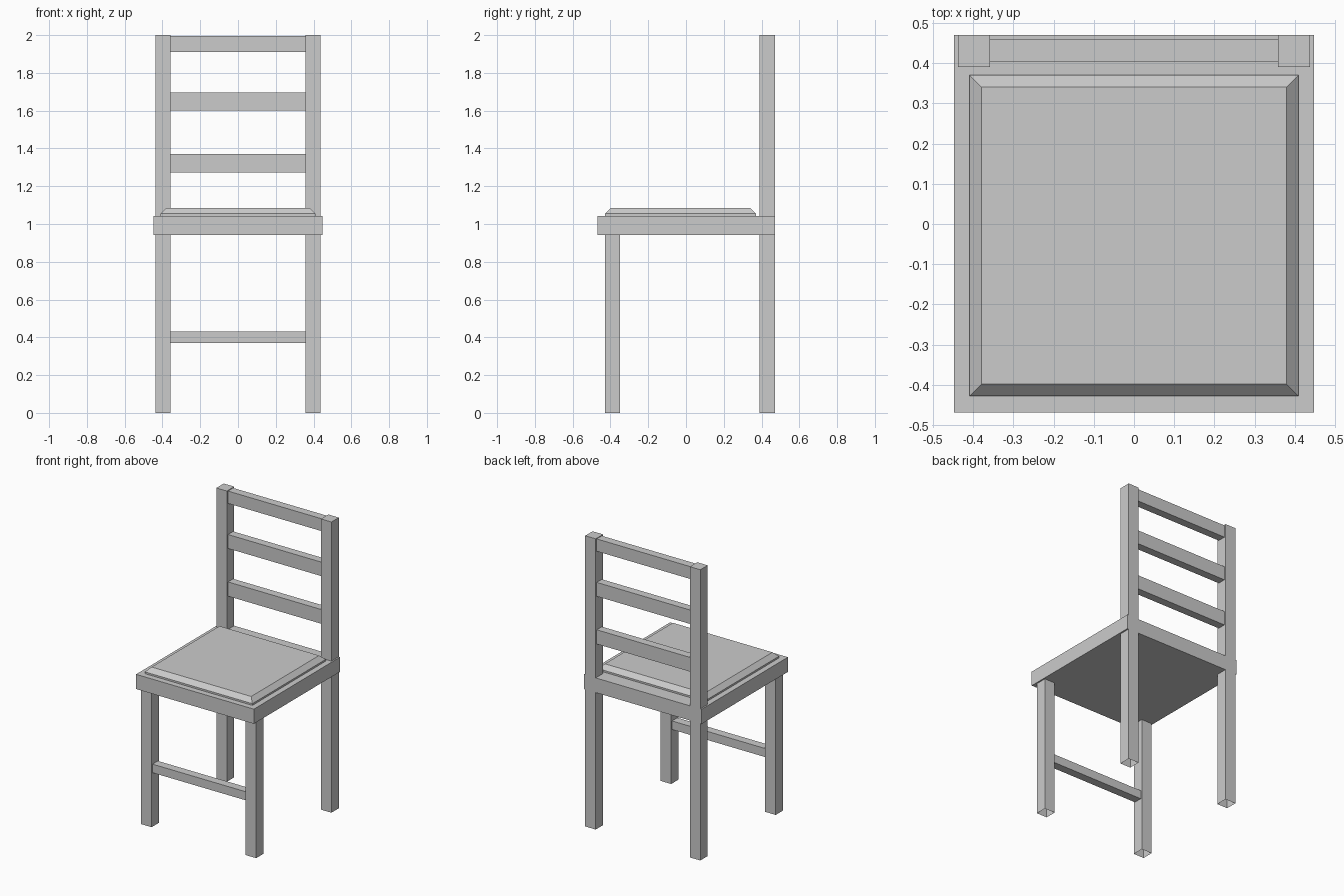
import bpy, bmesh

if "Cube" in bpy.data.objects:
    bpy.data.objects.remove(bpy.data.objects["Cube"])


def box(name, x, y, z, open_bottom=False, top_inset=0.0, wall=0.0):
    """Box from (min, max) ranges; optional open bottom or chamfered top."""
    bm = bmesh.new()

    def ring(h, d):
        return [bm.verts.new(p) for p in (
            (x[0] + d, y[0] + d, h), (x[1] - d, y[0] + d, h),
            (x[1] - d, y[1] - d, h), (x[0] + d, y[1] - d, h))]

    rings = [ring(z[0], 0)]
    if top_inset:
        rings.append(ring(wall, 0))
    rings.append(ring(z[1], top_inset))
    for lo, hi in zip(rings, rings[1:]):
        for i in range(4):
            j = (i + 1) % 4
            bm.faces.new((lo[i], lo[j], hi[j], hi[i]))
    bm.faces.new(rings[-1])
    if not open_bottom:
        bm.faces.new(rings[0][::-1])
    mesh = bpy.data.meshes.new(name)
    bm.to_mesh(mesh)
    bm.free()
    obj = bpy.data.objects.new(name, mesh)
    bpy.context.collection.objects.link(obj)
    return obj


SEAT_Z = (0.942, 1.043)

# Seat board and chamfered cushion
box("seat", (-0.448, 0.448), (-0.468, 0.47), SEAT_Z)
box("cushion", (-0.409, 0.409), (-0.428, 0.37), (SEAT_Z[1], 1.085),
    top_inset=0.03, wall=1.055)

# Legs (open at the floor) and back posts
for side, x in (("left", (-0.438, -0.358)), ("right", (0.358, 0.438))):
    box(f"front_leg_{side}", x, (-0.428, -0.35), (0, SEAT_Z[0]), open_bottom=True)
    box(f"back_leg_{side}", x, (0.39, 0.47), (0, SEAT_Z[0]), open_bottom=True)
    box(f"back_post_{side}", x, (0.39, 0.47), (SEAT_Z[1], 2.0))

# Backrest slats
for i, z in enumerate(((1.272, 1.37), (1.60, 1.696), (1.91, 1.995))):
    box(f"back_slat_{i + 1}", (-0.358, 0.358), (0.403, 0.459), z)

# Front stretcher
box("front_stretcher", (-0.358, 0.358), (-0.418, -0.36), (0.371, 0.43))
